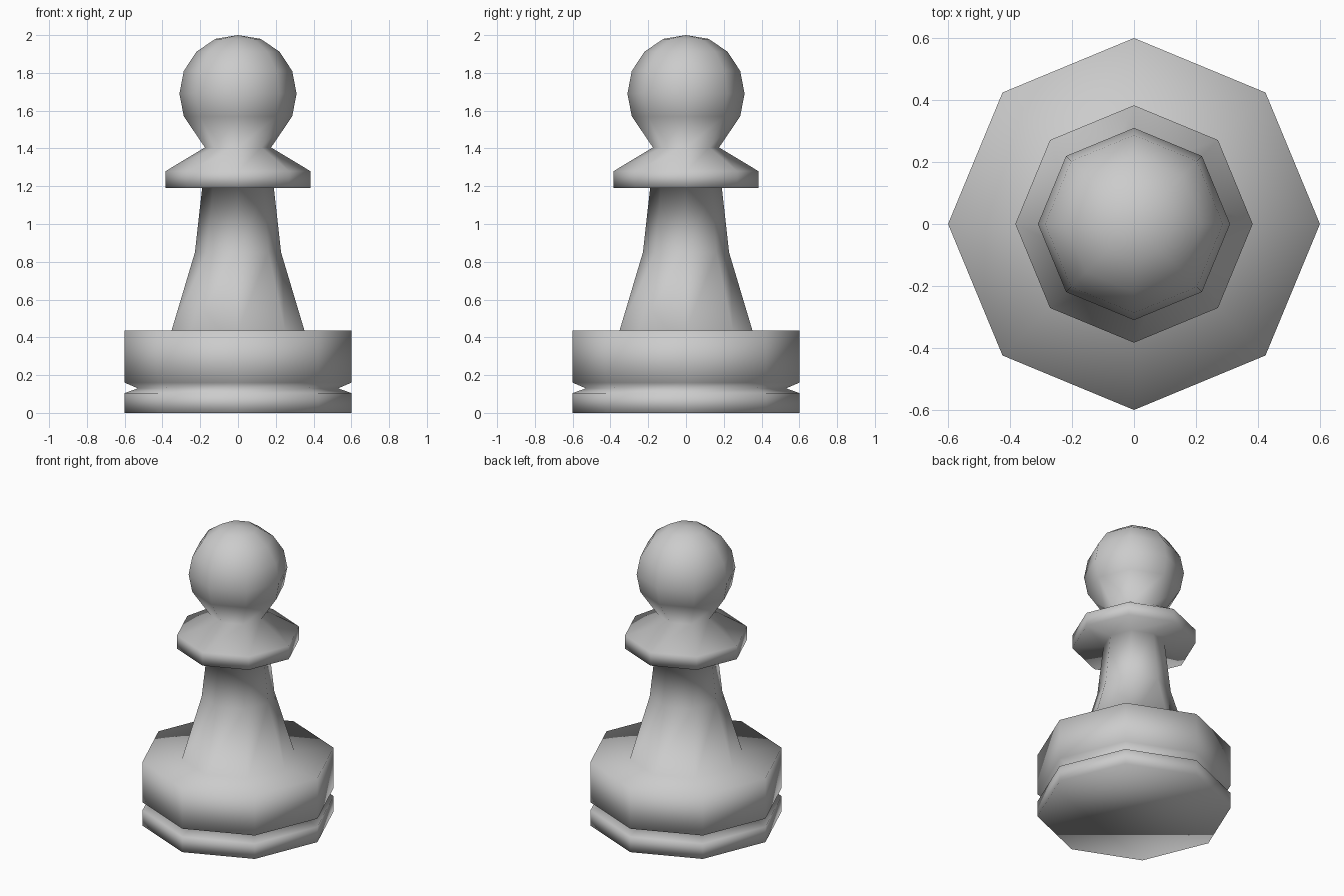
import bpy, bmesh
from math import cos, sin, pi

if "Cube" in bpy.data.objects:
    bpy.data.objects.remove(bpy.data.objects["Cube"])

SIDES = 8

# Profile sections as (radius, height), bottom to top
base = [(0.60, 0.0), (0.60, 0.105), (0.53, 0.13), (0.60, 0.16), (0.60, 0.435)]
stem = [(0.352, 0.435), (0.228, 0.85), (0.19, 1.19)]
collar = [(0.383, 1.19), (0.383, 1.28), (0.175, 1.405)]
head = [(0.287, 1.57), (0.31, 1.69), (0.287, 1.81), (0.22, 1.912), (0.12, 1.98)]
TOP = 2.0


def lathe(name, profile, top):
    """Turn a profile around z, with a flat bottom and a pointed top."""
    bm = bmesh.new()
    rings = [[bm.verts.new((r * cos(2 * pi * i / SIDES), r * sin(2 * pi * i / SIDES), z))
              for i in range(SIDES)] for r, z in profile]
    tip = bm.verts.new((0, 0, top))
    bm.faces.new(rings[0][::-1])
    for lo, hi in zip(rings, rings[1:]):
        for i in range(SIDES):
            j = (i + 1) % SIDES
            bm.faces.new((lo[i], lo[j], hi[j], hi[i]))
    for i in range(SIDES):
        bm.faces.new((rings[-1][i], rings[-1][(i + 1) % SIDES], tip))
    for f in bm.faces:
        f.smooth = True
    mesh = bpy.data.meshes.new(name)
    bm.to_mesh(mesh)
    bm.free()
    obj = bpy.data.objects.new(name, mesh)
    bpy.context.collection.objects.link(obj)
    return obj


# The whole piece is one continuous smooth-shaded turning
lathe("chess_pawn", base + stem + collar + head, TOP)
